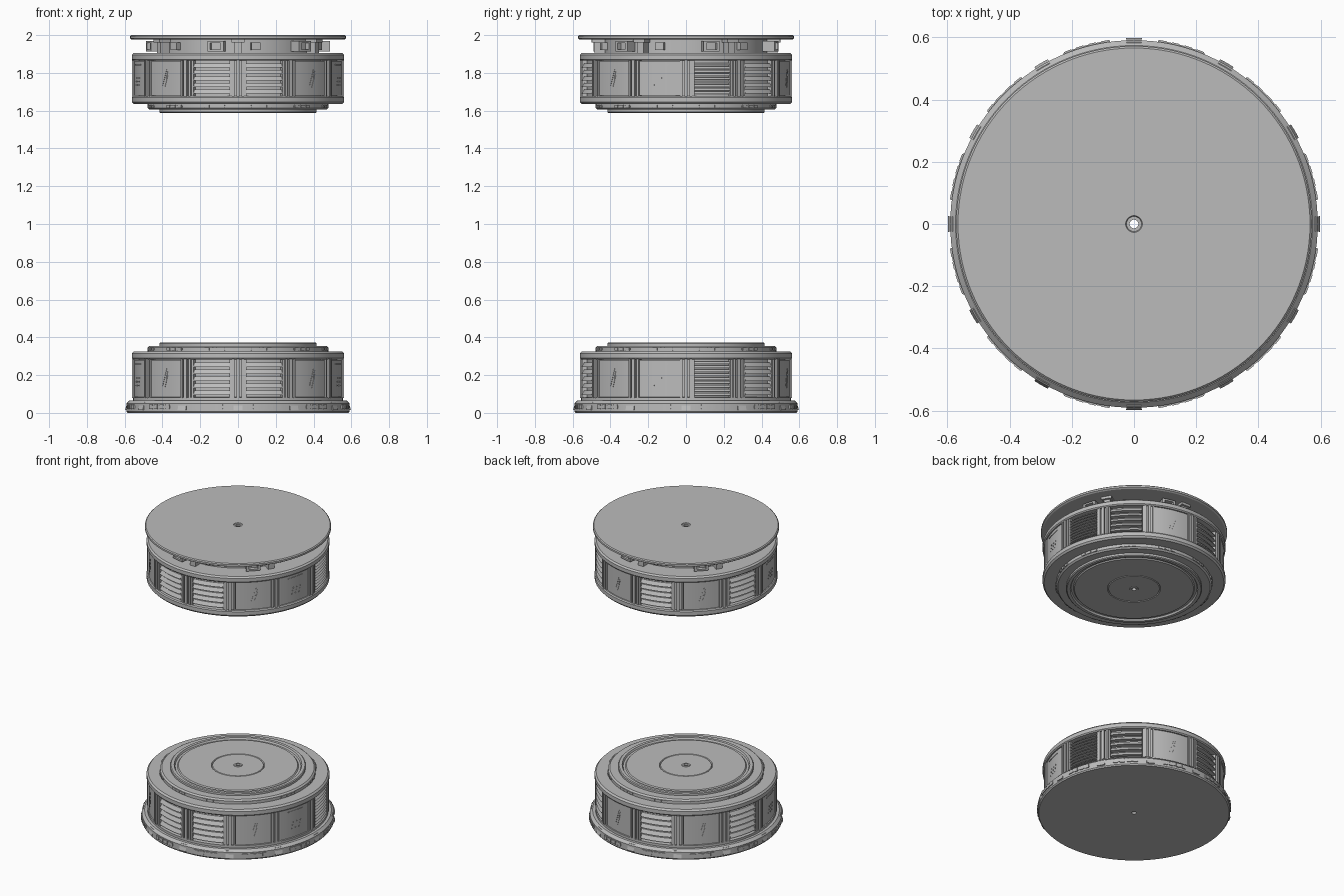
import bpy, bmesh, math

if "Cube" in bpy.data.objects:
    bpy.data.objects.remove(bpy.data.objects["Cube"], do_unlink=True)

grey = bpy.data.materials.new("plain grey metal")
grey.use_nodes = True
COLOR = (0.5, 0.5, 0.5, 1)
grey.diffuse_color = COLOR
grey.node_tree.nodes["Principled BSDF"].inputs["Base Color"].default_value = COLOR
HOLE = 0.014


def finish(bm, name):
    bmesh.ops.recalc_face_normals(bm, faces=bm.faces[:])
    mesh = bpy.data.meshes.new(name)
    bm.to_mesh(mesh)
    bm.free()
    mesh.materials.append(grey)
    ob = bpy.data.objects.new(name, mesh)
    bpy.context.collection.objects.link(ob)
    bpy.ops.object.select_all(action='DESELECT')
    ob.select_set(True)
    bpy.context.view_layer.objects.active = ob
    bpy.ops.object.shade_smooth_by_angle(angle=math.radians(28))
    return ob


def lathe(name, profile, steps=120):
    """Turn a closed (radius, height) loop around the z axis."""
    bm = bmesh.new()
    rings = []
    for i in range(steps):
        a = math.tau * i / steps
        rings.append([bm.verts.new((r * math.cos(a), r * math.sin(a), z)) for r, z in profile])
    n = len(profile)
    for i in range(steps):
        p, q = rings[i], rings[(i + 1) % steps]
        for j in range(n):
            k = (j + 1) % n
            bm.faces.new((p[j], q[j], q[k], p[k]))
    return finish(bm, name)


def arc_block(bm, mid, half, r0, r1, z0, z1, skew=0.0, r_top=None):
    """Curved block about the axis; angles in degrees, skew leans its top sideways."""
    r_top = r1 if r_top is None else r_top
    n = max(1, round(half / 1.5))
    rows = []
    for i in range(n + 1):
        a = mid - half + 2 * half * i / n
        row = []
        for r, z, s in ((r0, z0, 0), (r1, z0, 0), (r_top, z1, skew), (r0, z1, skew)):
            t = math.radians(a + s)
            row.append(bm.verts.new((r * math.cos(t), r * math.sin(t), z)))
        rows.append(row)
    for p, q in zip(rows, rows[1:]):
        for j in range(4):
            k = (j + 1) % 4
            bm.faces.new((p[j], q[j], q[k], p[k]))
    bm.faces.new(rows[0])
    bm.faces.new(rows[-1])


# Stepped face shared by both drums, from wall edge to centre
CAP = [(.525, .283), (.556, .283), (.562, .29), (.562, .315), (.552, .326),
       (.478, .326), (.478, .346), (.468, .355), (.416, .355), (.416, .368),
       (.411, .373), (.392, .373), (.386, .362), (.372, .362), (.366, .369),
       (.164, .369), (.16, .363), (.156, .369), (.027, .369), (.025, .373),
       (HOLE, .373)]

lathe("lower_drum", [(HOLE, 0), (.585, 0), (.591, .008), (.591, .05), (.574, .066),
                     (.556, .066), (.556, .082), (.525, .085)] + CAP)
lathe("upper_drum", [(HOLE, 1.905), (.552, 1.905), (.562, 1.896), (.562, 1.872),
                     (.556, 1.865), (.525, 1.865)] + [(r, 1.96 - z) for r, z in CAP])
lathe("neck", [(HOLE, 1.9), (.43, 1.9), (.43, 1.985), (HOLE, 1.985)])
lathe("top_disc", [(HOLE, 1.976), (.562, 1.976), (.572, 1.982), (.572, 1.994), (.566, 2),
                   (.027, 2), (.024, 1.995), (HOLE, 1.995)])

# Wall panels by angle: five-slat vent, fine vent, glass, dotted glass
PANELS = {-105: "vent", -75: "vent", -45: "glass", -15: "dots", 15: "fine", 45: "vent",
          75: "glass", 105: "vent", 135: "glass", 165: "vent", 195: "dots", 225: "glass"}


def build_wall(label, z0, z1):
    # Pillars between panels: broad backing, raised centre and two side ribs
    bm = bmesh.new()
    for i in range(12):
        a = i * 30
        arc_block(bm, a, 3.2, .52, .547, z0, z1)
        arc_block(bm, a, .9, .52, .56, z0, z1)
        for side in (-2.6, 2.6):
            arc_block(bm, a + side, .6, .52, .557, z0, z1)
    finish(bm, label + "_pillars")

    vents, glass, marks = bmesh.new(), bmesh.new(), bmesh.new()
    for a, kind in PANELS.items():
        if kind in ("vent", "fine"):
            count = 5 if kind == "vent" else 9
            pitch = (z1 - z0 - .02) / count
            for side in (-11, 11):
                arc_block(vents, a + side, .6, .52, .55, z0, z1)
            for i in range(count):
                z = z0 + .01 + pitch * i
                arc_block(vents, a, 10.2, .52, .554, z + pitch * .15, z + pitch * .8, r_top=.54)
        else:
            arc_block(glass, a, 11.6, .52, .55, z0 + .004, z1 - .004)
            h = z1 - z0
            if kind == "glass":
                for off, lo, hi in ((-1.5, .3, .75), (.2, .25, .6), (1.2, .5, .7)):
                    arc_block(marks, a + off, .15, .548, .552, z0 + h * lo, z0 + h * hi,
                              skew=7 * (hi - lo))
            else:
                for row in range(3):
                    for col in range(-1, 2):
                        arc_block(marks, a + col * 3 + row * .6, .3, .548, .553,
                                  z0 + h * (.3 + row * .1), z0 + h * (.33 + row * .1))
                arc_block(marks, a, 6, .548, .553, z0 + h * .86, z0 + h * .89)
    finish(vents, label + "_vent_slats")
    finish(glass, label + "_glass_panels")
    finish(marks, label + "_glass_marks")


build_wall("lower", .08, .285)
build_wall("upper", 1.675, 1.867)

# Small plates around the step of each drum
for label, z in (("lower", .331), ("upper", 1.614)):
    bm = bmesh.new()
    for i in range(12):
        arc_block(bm, i * 30 + 15, 7, .46, .481, z + .003, z + .012)
        for side in (-5, 0, 5):
            arc_block(bm, i * 30 + 15 + side, 1.6, .46, .484, z, z + .015)
    finish(bm, label + "_step_plates")

# Base rim: lugs under each pillar and plates between them
bm = bmesh.new()
for i in range(12):
    arc_block(bm, i * 30, 2.4, .565, .598, .015, .058, r_top=.585)
    arc_block(bm, i * 30 + 15, 7.5, .565, .595, .024, .04)
    for side in (-6, -2, 2, 6):
        arc_block(bm, i * 30 + 15 + side, 1.2, .565, .597, .02, .044)
finish(bm, "base_rim_plates")

# Clamps holding the disc: a framed box and a slim post, repeated six times
bm = bmesh.new()
for i in range(6):
    a = i * 60 + 16
    arc_block(bm, a, 4.8, .42, .47, 1.915, 1.965)
    for side in (-4.2, 4.2):
        arc_block(bm, a + side, .9, .42, .495, 1.912, 1.968)
    for z in (1.912, 1.957):
        arc_block(bm, a, 4.2, .42, .495, z, z + .011)
    arc_block(bm, a + 14, 2.4, .42, .485, 1.905, 1.978)
    arc_block(bm, a + 14, 3.8, .42, .5, 1.96, 1.978)
    arc_block(bm, a + 26, 3, .42, .46, 1.92, 1.96)
finish(bm, "disc_clamps")
